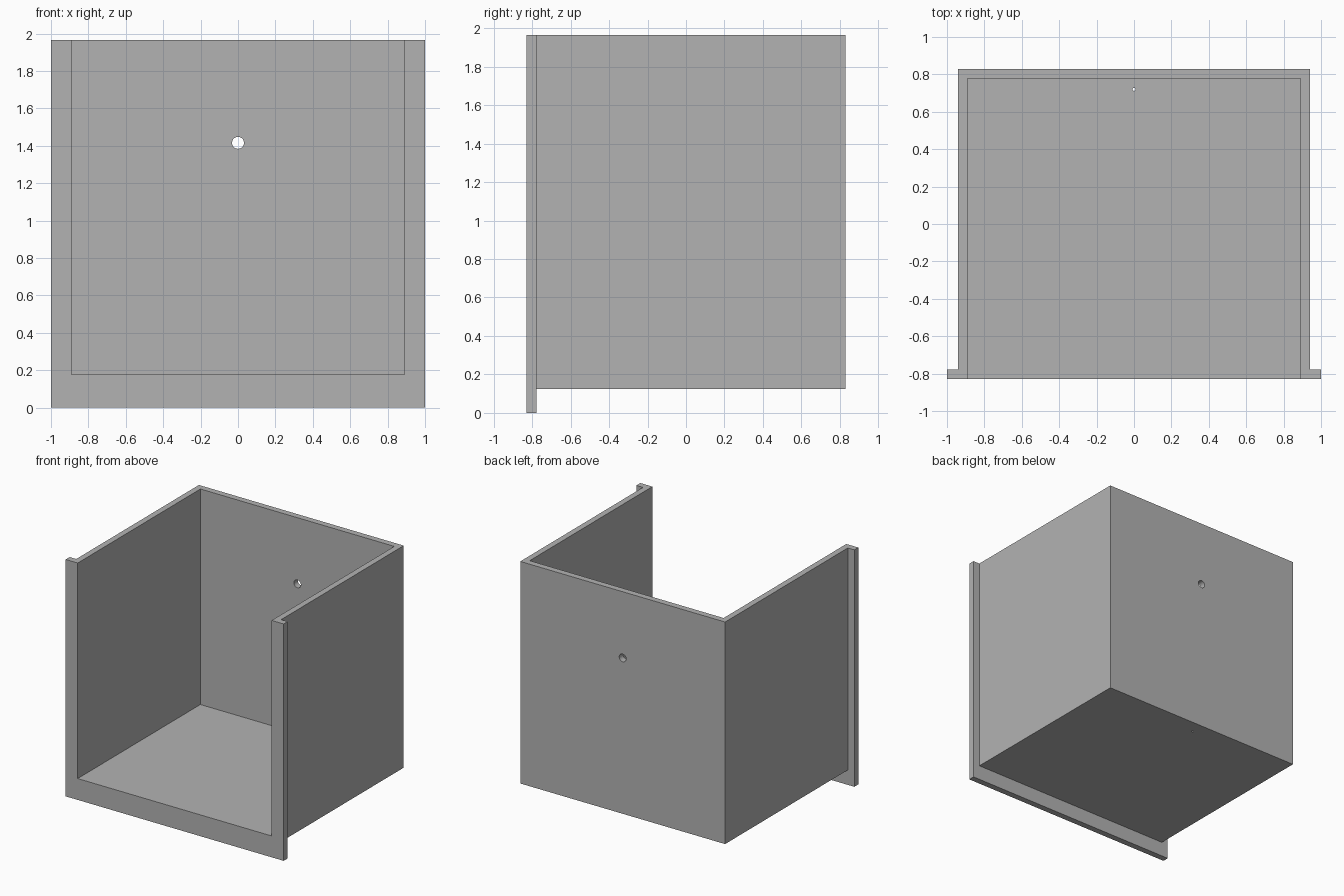
import bpy
from math import pi

cube = bpy.data.objects.get("Cube")
if cube:
    bpy.data.objects.remove(cube, do_unlink=True)

# One plain grey for the whole model
grey = bpy.data.materials.new("plain_grey")
grey.use_nodes = True
colour = (0.45, 0.45, 0.45, 1)
grey.diffuse_color = colour
grey.node_tree.nodes["Principled BSDF"].inputs["Base Color"].default_value = colour


def box(name, low, high):
    centre = [(a + b) / 2 for a, b in zip(low, high)]
    bpy.ops.mesh.primitive_cube_add(size=1, location=centre)
    ob = bpy.context.object
    ob.name = name
    ob.scale = [b - a for a, b in zip(low, high)]
    bpy.ops.object.transform_apply(location=True, rotation=True, scale=True)
    ob.data.materials.append(grey)
    return ob


def drill(name, radius, location, rotation=(0, 0, 0)):
    bpy.ops.mesh.primitive_cylinder_add(vertices=32, radius=radius, depth=0.2,
                                        location=location, rotation=rotation)
    ob = bpy.context.object
    ob.name = name
    ob.data.materials.append(grey)
    return ob


def combine(target, tool, operation):
    tool.hide_render = True
    mod = target.modifiers.new(tool.name, 'BOOLEAN')
    mod.operation, mod.solver, mod.object = operation, 'EXACT', tool
    bpy.context.view_layer.objects.active = target
    bpy.ops.object.modifier_apply(modifier=mod.name)
    bpy.data.objects.remove(tool, do_unlink=True)


TOP, FRONT, BACK, WALL = 1.965, -0.83, 0.83, 0.052

# Open-topped, open-fronted box with a wider front flange
case = box("open_case", (-0.94, FRONT + WALL / 2, 0.123), (0.94, BACK, TOP))
flange = box("front_flange", (-1, FRONT, 0), (1, FRONT + WALL, TOP))
combine(case, flange, 'UNION')

# Interior space, running out through the top and the front
cavity = box("cavity_cutter", (-0.89, -1.2, 0.177), (0.89, BACK - WALL, 2.3))
combine(case, cavity, 'DIFFERENCE')

# Cable hole in the back wall and a pin hole in the floor
combine(case, drill("back_hole_cutter", 0.032, (0, BACK, 1.416), (pi / 2, 0, 0)), 'DIFFERENCE')
combine(case, drill("floor_hole_cutter", 0.008, (0, 0.72, 0.15)), 'DIFFERENCE')

# Smooth hole walls, crisp box edges
bpy.ops.object.select_all(action='DESELECT')
case.select_set(True)
bpy.context.view_layer.objects.active = case
bpy.ops.object.shade_smooth_by_angle()
